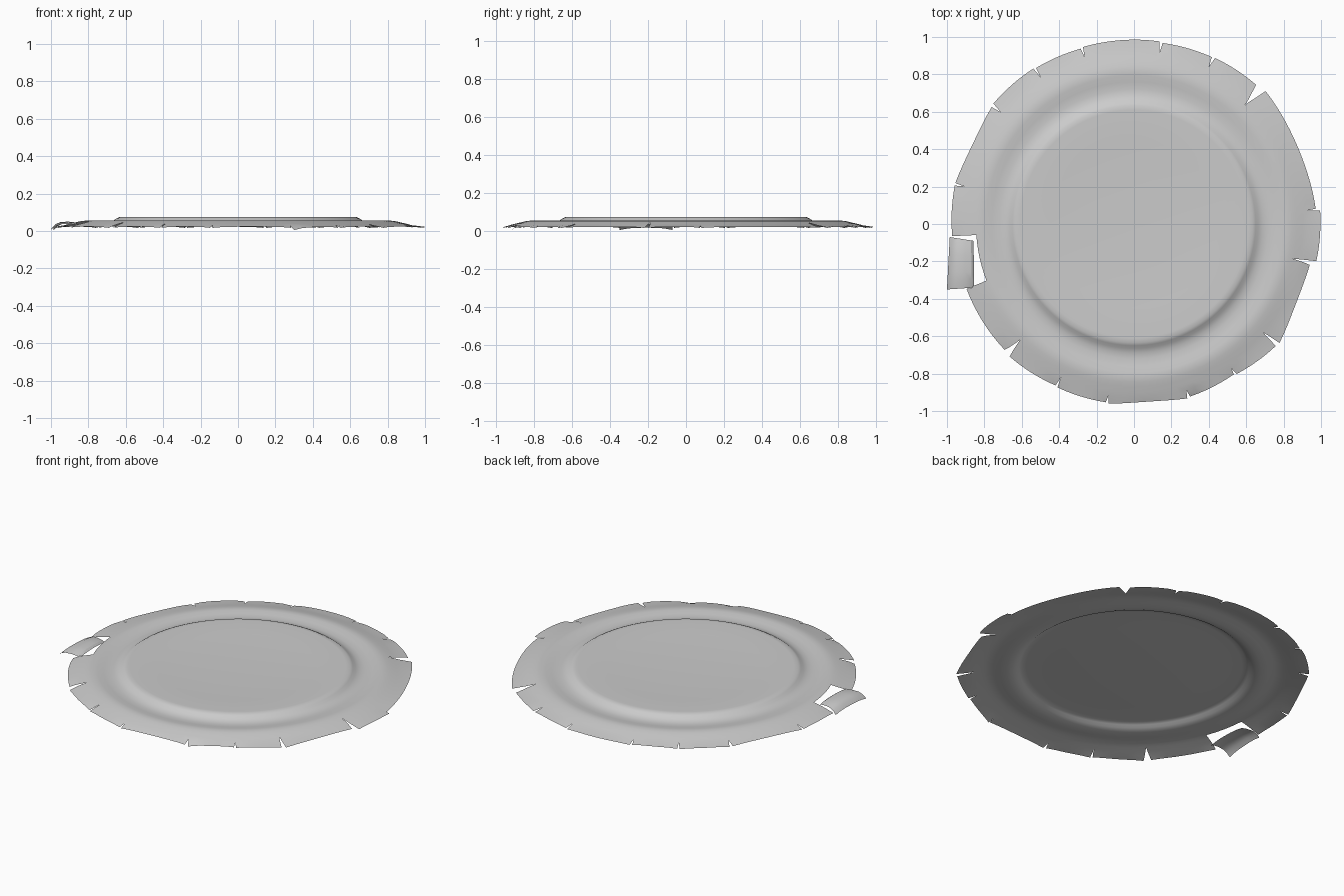
import bpy, bmesh, math
from mathutils import Vector

if "Cube" in bpy.data.objects:
    bpy.data.objects.remove(bpy.data.objects["Cube"], do_unlink=True)

metal = bpy.data.materials.new("grey metal")
GREY = (0.6, 0.6, 0.6, 1)
metal.diffuse_color = GREY
metal.use_nodes = True
metal.node_tree.nodes["Principled BSDF"].inputs["Base Color"].default_value = GREY


def finish(bm, name):
    mesh = bpy.data.meshes.new(name)
    bm.to_mesh(mesh)
    bm.free()
    mesh.materials.append(metal)
    obj = bpy.data.objects.new(name, mesh)
    bpy.context.collection.objects.link(obj)
    bpy.ops.object.select_all(action='DESELECT')
    obj.select_set(True)
    bpy.context.view_layer.objects.active = obj
    bpy.ops.object.shade_smooth_by_angle(angle=math.radians(28))
    return obj


def add_grid(bm, rows):
    grid = [[bm.verts.new(p) for p in row] for row in rows]
    for a, b in zip(grid, grid[1:]):
        for i in range(len(a) - 1):
            bm.faces.new((a[i], b[i], b[i + 1], a[i + 1]))


def polar(r, degrees, z):
    t = math.radians(degrees)
    return Vector((r * math.cos(t), r * math.sin(t), z))


# Cross-section of the dished centre, groove and raised ring
PROFILE = [(0, .061), (.25, .063), (.45, .068), (.61, .075), (.635, .074),
           (.65, .067), (.665, .056), (.69, .047), (.72, .044), (.76, .048),
           (.795, .054), (.82, .055), (.845, .052)]
RIM = [(.845, .052), (.87, .046), (.9, .039), (.93, .031)]

# Tears around the rim: angle, depth radius, half width, rim radius before and after
TEARS = [(4.5, .93, .3, .998, .975), (47, .88, 1.7, 1.0, .99),
         (64.5, .93, .5, .988, .985), (81.5, .93, .5, .98, .986),
         (106.5, .93, .4, .985, .98), (122.5, .93, .4, .985, .99),
         (140, .93, .6, .99, .985), (167.5, .93, .4, .98, .98),
         (184, .845, .2, .974, .974), (201, .845, .2, .96, .96),
         (225.5, .87, 1.3, .965, .972), (244.5, .9, .4, .96, .965),
         (261.5, .93, .5, .965, .97), (287.5, .93, .5, .975, .97),
         (304, .93, .4, .965, .972), (320, .9, .7, 1.0, 1.005),
         (347.7, .87, .8, .965, .995)]

bm = bmesh.new()
for k, start in enumerate(TEARS):
    end = TEARS[(k + 1) % len(TEARS)]
    a0, a1 = start[0], end[0] + (360 if end[0] < start[0] else 0)
    n = max(4, round((a1 - a0) / 3))
    params = [i / n for i in range(n + 1)]

    def angle(t, r):
        lo = a0 + start[2] * max(0, r - start[1]) / (.98 - start[1])
        hi = a1 - end[2] * max(0, r - end[1]) / (.98 - end[1])
        return lo + (hi - lo) * t

    # Continuous centre
    add_grid(bm, [[polar(r, a0 + (a1 - a0) * t, z) for t in params] for r, z in PROFILE])
    if start[0] == 184:
        continue                     # opening where a flap is torn away
    # Torn flange, drooping a little at its corners
    rows = [[polar(r, angle(t, r), z) for t in params] for r, z in RIM]
    outer = []
    for t in params:
        radius = start[4] + (end[3] - start[4]) * t
        if a1 - a0 > 25:
            radius -= .02 * math.sin(math.pi * t)
        droop = .006 * abs(2 * t - 1) ** 4
        if start[0] == 287.5:
            droop += .012 * (1 - t) ** 3
        outer.append(polar(radius, angle(t, .98), .023 - droop))
    add_grid(bm, rows + [outer])
bmesh.ops.remove_doubles(bm, verts=bm.verts, dist=.0005)
finish(bm, "dish")

# Bent loose flap beside the opening
bm = bmesh.new()
SECTION = [(0, .018), (.15, .038), (.35, .049), (.65, .05), (.9, .046), (1, .036)]
rows = []
for j in range(7):
    v = j / 6
    left = Vector((-.985 - .015 * v, -.07 - .28 * v, 0))
    right = Vector((-.858 + .004 * v, -.09 - .25 * v, 0))
    sag = .012 * abs(2 * v - 1) ** 3
    rows.append([left.lerp(right, u) + Vector((0, 0, z - sag)) for u, z in SECTION])
add_grid(bm, rows)
bmesh.ops.recalc_face_normals(bm, faces=bm.faces)
if sum(f.normal.z for f in bm.faces) < 0:
    bmesh.ops.reverse_faces(bm, faces=bm.faces)
finish(bm, "loose_flap")
